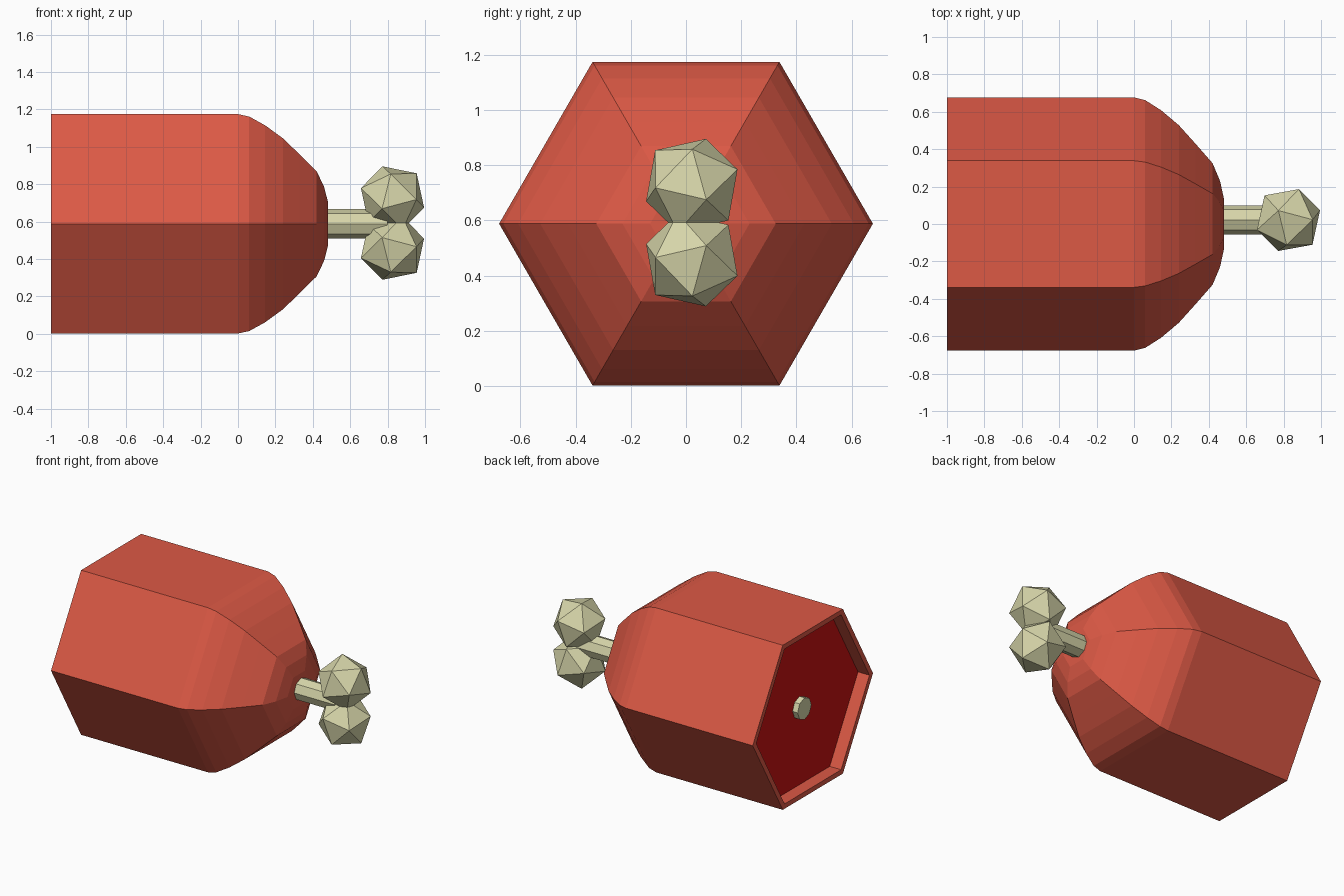
import bpy, bmesh, math
from mathutils import Vector, Matrix

if "Cube" in bpy.data.objects:
    bpy.data.objects.remove(bpy.data.objects["Cube"])

CZ = 0.588   # height of the long axis


def material(name, rgb):
    m = bpy.data.materials.new(name)
    m.diffuse_color = (*rgb, 1)
    m.use_nodes = True
    m.node_tree.nodes["Principled BSDF"].inputs["Base Color"].default_value = m.diffuse_color
    return m


SKIN = material("skin_red", (0.72, 0.10, 0.06))
MEAT = material("meat_dark_red", (0.60, 0.006, 0.006))
BONE = material("bone_cream", (0.68, 0.67, 0.40))


def finish(bm, name, mat):
    bmesh.ops.recalc_face_normals(bm, faces=bm.faces)
    me = bpy.data.meshes.new(name)
    bm.to_mesh(me)
    bm.free()
    me.materials.append(mat)
    ob = bpy.data.objects.new(name, me)
    bpy.context.collection.objects.link(ob)
    return ob


def lathe_x(name, profile, sides, y, mat, cap_start=True):
    """Flat-sided rings of (x, radius) along the x axis, bridged together."""
    bm = bmesh.new()
    rings = []
    for x, r in profile:
        ring = []
        for i in range(sides):
            a = 2 * math.pi * i / sides
            ring.append(bm.verts.new((x, y + r * math.cos(a), CZ + r * math.sin(a))))
        rings.append(ring)
    for a, b in zip(rings, rings[1:]):
        for i in range(sides):
            j = (i + 1) % sides
            bm.faces.new((a[i], a[j], b[j], b[i]))
    if cap_start:
        bm.faces.new(rings[0])
    bm.faces.new(rings[-1])
    return finish(bm, name, mat)


# Hexagonal skin: recessed cut end, straight side, rounded shoulder
skin = lathe_x("meat_skin", [
    (-0.91, 0.637), (-1.0, 0.637), (-1.0, 0.677), (0.0, 0.677), (0.06, 0.662),
    (0.145, 0.608), (0.24, 0.528), (0.33, 0.428), (0.42, 0.325),
    (0.46, 0.23), (0.482, 0.13)], 6, 0, SKIN)

# Floor of the recess is the dark cut meat
skin.data.materials.append(MEAT)
for p in skin.data.polygons:
    if len(p.vertices) == 6 and p.center.x < 0:
        p.material_index = 1

# Bone shaft running right through
lathe_x("bone_shaft", [(-0.95, 0.078), (0.80, 0.078)], 8, 0.022, BONE)


def frame(a, b):
    """Orthonormal axes with z along a and x towards b."""
    z = a.normalized()
    x = (b - z * b.dot(z)).normalized()
    return Matrix((x, z.cross(x), z)).transposed()


# Two tilted icosahedron knuckles, mirrored about a level plane
def knuckle(name, mirror):
    bm = bmesh.new()
    bmesh.ops.create_icosphere(bm, subdivisions=1, radius=0.184)
    top = max(bm.verts, key=lambda v: v.co.z)
    near = top.link_edges[0].other_vert(top)
    src = frame(top.co, near.co)
    dst = frame(Vector((-0.053, 0.05, 0.165)), Vector((0.059, 0.167, 0.053)))
    rot = dst @ src.transposed()
    for v in bm.verts:
        v.co = rot @ v.co + Vector((0.826, 0.021, 0.727))
        if mirror:
            v.co.z = 2 * 0.592 - v.co.z
    return finish(bm, name, BONE)


knuckle("upper_knuckle", False)
knuckle("lower_knuckle", True)
